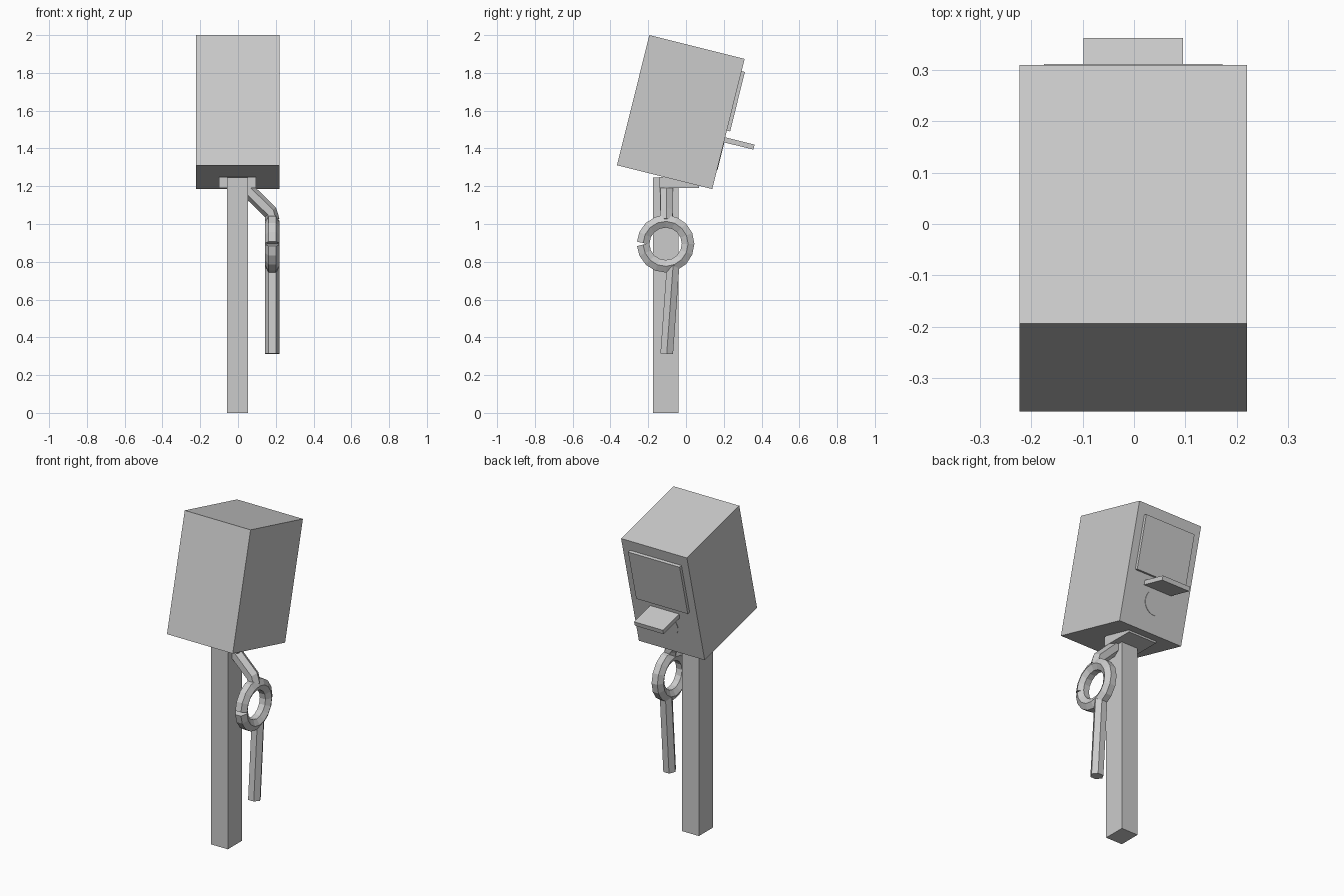
import bpy, bmesh, math
from mathutils import Vector, Matrix

cube = bpy.data.objects.get("Cube")
if cube:
    bpy.data.objects.remove(cube, do_unlink=True)

grey = bpy.data.materials.new("plain_grey")
grey.use_nodes = True
grey.diffuse_color = (0.6, 0.6, 0.6, 1)
grey.node_tree.nodes["Principled BSDF"].inputs["Base Color"].default_value = (0.6, 0.6, 0.6, 1)


def finish(name, bm, matrix=Matrix()):
    bmesh.ops.recalc_face_normals(bm, faces=bm.faces)
    mesh = bpy.data.meshes.new(name)
    bm.to_mesh(mesh)
    bm.free()
    mesh.materials.append(grey)
    obj = bpy.data.objects.new(name, mesh)
    obj.matrix_world = matrix
    bpy.context.collection.objects.link(obj)
    return obj


def box(name, low, high, matrix=Matrix()):
    low, high = Vector(low), Vector(high)
    bm = bmesh.new()
    bmesh.ops.create_cube(bm, size=1)
    bmesh.ops.scale(bm, vec=high - low, verts=bm.verts)
    bmesh.ops.translate(bm, vec=(low + high) / 2, verts=bm.verts)
    return finish(name, bm, matrix)


def hex_tube(name, path, radius=0.0385):
    """Sweep a hexagon along a path, one corner kept towards +x."""
    path = [Vector(p) for p in path]
    bm = bmesh.new()
    rings = []
    for i, p in enumerate(path):
        t = (path[min(i + 1, len(path) - 1)] - path[max(i - 1, 0)]).normalized()
        side = (Vector((1, 0, 0)) - t * t.x).normalized()
        other = t.cross(side)
        angles = [k * math.pi / 3 for k in range(6)]
        rings.append([bm.verts.new(p + radius * (side * math.cos(a) + other * math.sin(a)))
                      for a in angles])
    for a, b in zip(rings, rings[1:]):
        for k in range(6):
            bm.faces.new((a[k], a[(k + 1) % 6], b[(k + 1) % 6], b[k]))
    bm.faces.new(rings[0])
    bm.faces.new(rings[-1])
    return finish(name, bm)


# Post and mounting block
box("post", (-0.059, -0.175, 0), (0.054, -0.04, 1.247))
box("mounting_block", (-0.1, -0.14, 1.19), (0.095, 0.07, 1.25))

# Tilted housing with its rear fittings, in the housing's own frame
tilt = Matrix.Translation((-0.0015, -0.0275, 1.5925)) @ Matrix.Rotation(math.radians(-14), 4, 'X')
box("housing", (-0.222, -0.26, -0.355), (0.222, 0.26, 0.355), tilt)
box("screen", (-0.174, 0.25, -0.036), (0.174, 0.278, 0.288), tilt)
box("shelf", (-0.097, 0.2, -0.1), (0.097, 0.421, -0.073), tilt)

# Round button, a thin disc on the rear face
bm = bmesh.new()
bmesh.ops.create_cone(bm, cap_ends=True, segments=32, radius1=0.073, radius2=0.073, depth=0.008)
finish("round_button", bm,
       tilt @ Matrix.Translation((0, 0.259, -0.175)) @ Matrix.Rotation(math.pi / 2, 4, 'X'))

# Cable: upper arm, looped ring with a small gap, lower arm
x = 0.182
hex_tube("upper_arm", [(0.02, -0.103, 1.21), (x - 0.01, -0.103, 1.062), (x, -0.105, 1.02)])
loop = [math.radians(182 + 356 * i / 16) for i in range(17)]
hex_tube("loop_ring", [(x, -0.108 + 0.119 * math.cos(a), 0.895 + 0.119 * math.sin(a)) for a in loop])
hex_tube("lower_arm", [(x, -0.068, 0.785), (x, -0.102, 0.313)])
